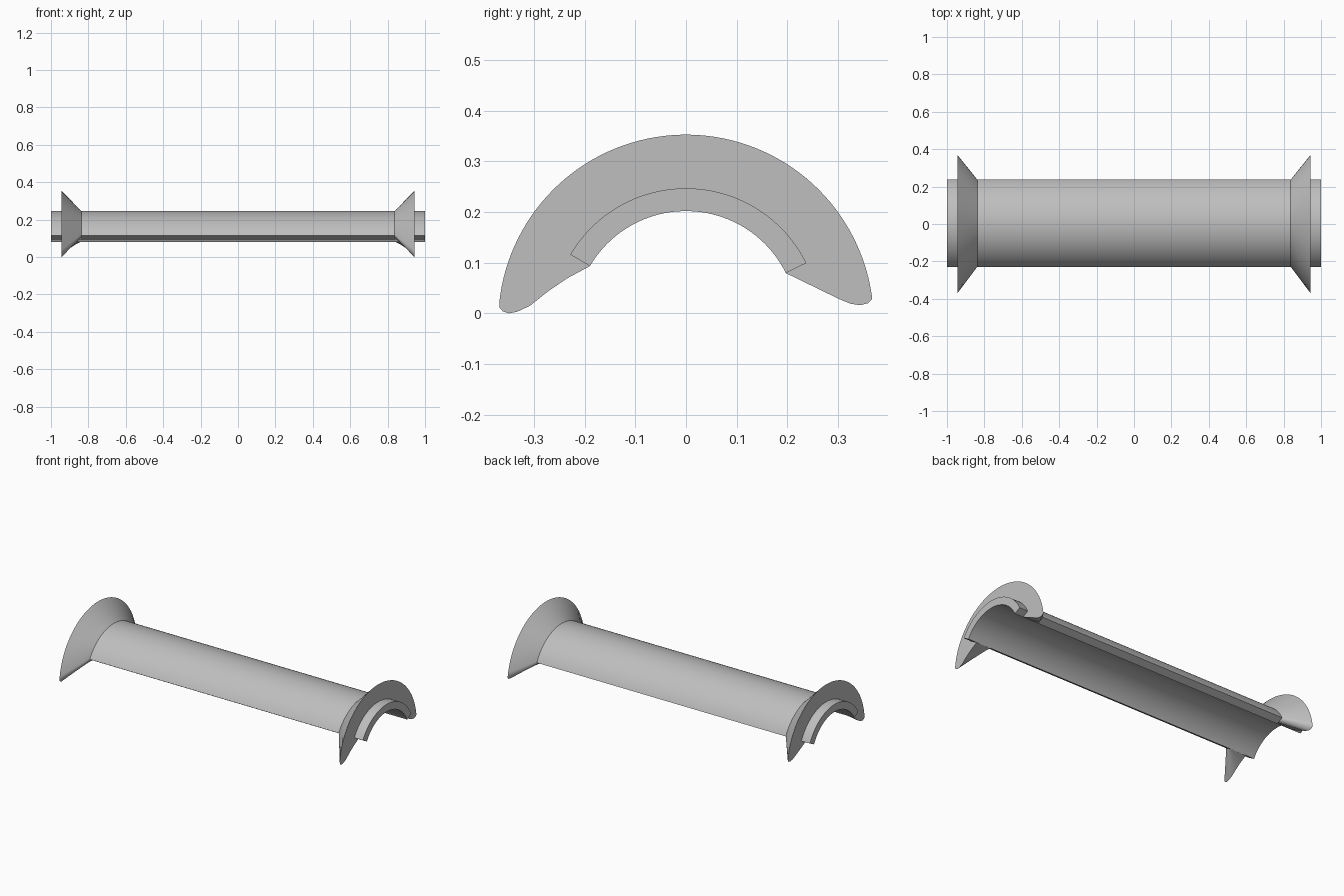
import bpy, bmesh, math

if "Cube" in bpy.data.objects:
    bpy.data.objects.remove(bpy.data.objects["Cube"])

CZ = -0.018                      # height of the shared arc axis
R_IN, R_OUT, R_RIM = 0.22, 0.265, 0.371
A0, A1 = math.radians(26.3), math.radians(149.6)    # tube arc limits
B0, B1 = math.radians(9.0), math.radians(174.0)     # flange rim limits
N = 64

grey = bpy.data.materials.new("plain grey")
grey.diffuse_color = (0.52, 0.52, 0.52, 1)
grey.use_nodes = True
grey.node_tree.nodes["Principled BSDF"].inputs["Base Color"].default_value = grey.diffuse_color


def arc(r, a, b):
    """Points (y, z) along an arc about the shared axis."""
    return [(r * math.cos(a + (b - a) * i / N), CZ + r * math.sin(a + (b - a) * i / N))
            for i in range(N + 1)]


def finish(bm, name):
    bmesh.ops.recalc_face_normals(bm, faces=bm.faces)
    me = bpy.data.meshes.new(name)
    bm.to_mesh(me)
    bm.free()
    me.materials.append(grey)
    ob = bpy.data.objects.new(name, me)
    bpy.context.collection.objects.link(ob)
    bpy.ops.object.select_all(action='DESELECT')
    ob.select_set(True)
    bpy.context.view_layer.objects.active = ob
    bpy.ops.object.shade_smooth_by_angle(angle=math.radians(30))
    return ob


def strip(bm, a, b):
    for i in range(len(a) - 1):
        bm.faces.new((a[i], a[i + 1], b[i + 1], b[i]))


# Half-pipe running the full length
def half_tube():
    bm = bmesh.new()
    rows = [[bm.verts.new((x, y, z)) for y, z in arc(r, A0, A1)]
            for x, r in ((-1, R_OUT), (1, R_OUT), (1, R_IN), (-1, R_IN))]
    for k in range(4):
        strip(bm, rows[k], rows[(k + 1) % 4])
    for e in (0, -1):
        bm.faces.new([row[e] for row in rows])
    return finish(bm, "half_tube")


# Rounded tips of the flange, from the rim towards the tube's inner corner
TIP_FRONT = [(-0.368, 0.011), (-0.362, 0.004), (-0.350, 0.0), (-0.334, 0.003),
             (-0.308, 0.015), (-0.273, 0.043), (-0.235, 0.069)]
TIP_BACK = [(0.368, 0.028), (0.360, 0.020), (0.344, 0.016), (0.325, 0.019), (0.303, 0.028)]


# Flared flange: lofted from the tube section out to a flat crescent face
def flange(name, side):
    bm = bmesh.new()
    x0, x1 = 0.838 * side, 0.943 * side

    def put(x, pts):
        return [bm.verts.new((x, y, z)) for y, z in pts]

    neck = put(x0, arc(R_OUT, A0, A1))
    rim = put(x1, arc(R_RIM, B0, B1))
    seat = put(x1, arc(R_OUT, A0, A1))
    strip(bm, neck, rim)
    strip(bm, rim, seat)
    strip(bm, seat, neck)
    for e, ang, tip in ((0, A0, TIP_BACK), (-1, A1, TIP_FRONT)):
        corner = (R_IN * math.cos(ang), CZ + R_IN * math.sin(ang))
        outer = (R_OUT * math.cos(ang), CZ + R_OUT * math.sin(ang))
        n = len(tip) + 1
        base = [tuple(o + (c - o) * i / n for o, c in zip(outer, corner))
                for i in range(1, n + 1)]
        small = [neck[e]] + put(x0, base)
        big = [rim[e]] + put(x1, tip + [corner])
        strip(bm, small, big)
        bm.faces.new(big + [seat[e]])
        bm.faces.new(small + [big[-1], seat[e]])
    return finish(bm, name)


half_tube()
flange("right_flange", 1)
flange("left_flange", -1)
